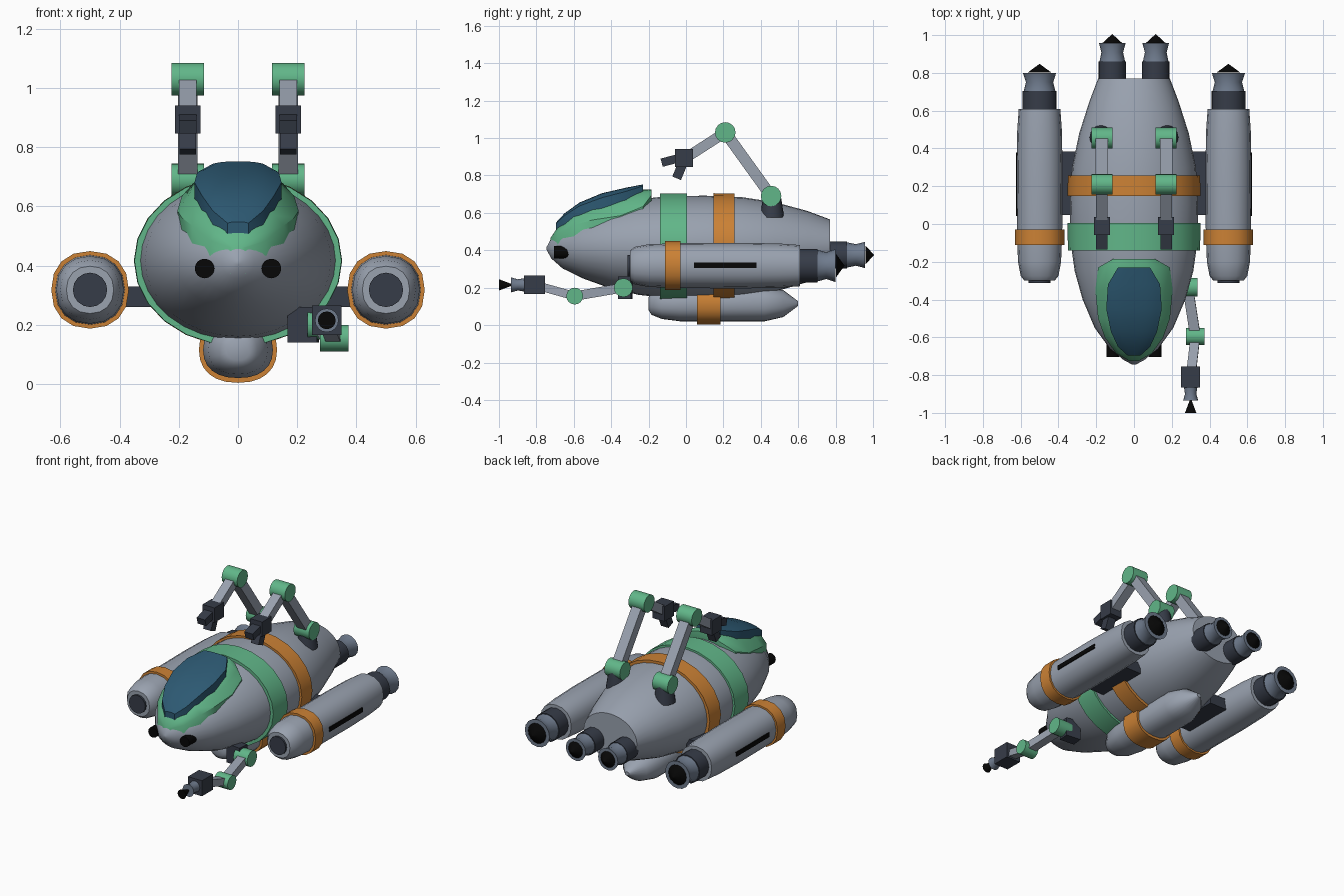
import bpy, bmesh, math
from mathutils import Vector, Matrix

if "Cube" in bpy.data.objects:
    bpy.data.objects.remove(bpy.data.objects["Cube"])

def material(name, rgb):
    m = bpy.data.materials.new(name)
    m.diffuse_color = (*rgb, 1)
    m.use_nodes = True
    m.node_tree.nodes["Principled BSDF"].inputs["Base Color"].default_value = m.diffuse_color
    return m

GREY = material("blue_grey", (0.32, 0.36, 0.43))
GREEN = material("green", (0.12, 0.47, 0.25))
ORANGE = material("orange", (0.60, 0.22, 0.035))
DARK = material("dark", (0.037, 0.045, 0.065))
STEEL = material("steel", (0.16, 0.20, 0.27))
BLACK = material("black", (0.002, 0.002, 0.002))
GLASS = material("glass", (0.026, 0.10, 0.17))

def finish(bm, name, mat=GREY, smooth=True):
    bmesh.ops.recalc_face_normals(bm, faces=bm.faces)
    me = bpy.data.meshes.new(name)
    bm.to_mesh(me)
    bm.free()
    ob = bpy.data.objects.new(name, me)
    bpy.context.collection.objects.link(ob)
    me.materials.append(mat)
    if smooth:
        bpy.ops.object.select_all(action='DESELECT')
        ob.select_set(True)
        bpy.context.view_layer.objects.active = ob
        bpy.ops.object.shade_smooth_by_angle(angle=math.radians(38))
    return ob

def skin(name, rings, mat):
    """Capped skin over a list of point rings."""
    bm = bmesh.new()
    rings = [[bm.verts.new(p) for p in ring] for ring in rings]
    n = len(rings[0])
    for r0, r1 in zip(rings, rings[1:]):
        for i in range(n):
            j = (i + 1) % n
            bm.faces.new((r0[i], r0[j], r1[j], r1[i]))
    bm.faces.new(rings[0])
    bm.faces.new(rings[-1])
    return finish(bm, name, mat)

def loft(name, sections, x=0, mat=GREY, n=24, power=2.0):
    """Loft along y; each section is (y, half width, half height, centre z)."""
    rings = []
    for y, w, h, z in sections:
        ring = []
        for i in range(n):
            a = 2 * math.pi * i / n
            c, s = math.cos(a), math.sin(a)
            ring.append((x + w * math.copysign(abs(c) ** (2 / power), c), y,
                         z + h * math.copysign(abs(s) ** (2 / power), s)))
        rings.append(ring)
    return skin(name, rings, mat)

def shell(name, sections, depth, mat):
    """Arched plate along y; each section is (y, half width, crest z, drop at the edge)."""
    ts = [i / 5 for i in range(-5, 6)]
    rings = []
    for y, w, z, drop in sections:
        top = [(w * t, y, z - drop * abs(t) ** 3) for t in ts]
        rings.append(top + [(w, y, z - drop - depth), (-w, y, z - drop - depth)])
    return skin(name, rings, mat)

def turned(name, profile, x, z, mat=GREY, n=16, power=2.0):
    return loft(name, [(y, r, r, z) for y, r in profile], x, mat, n, power)

def bar(name, p, q, wx, wt, mat=GREY):
    """Box from p to q, wx wide along x and wt thick."""
    p, q = Vector(p), Vector(q)
    d = (q - p).normalized()
    u = (Vector((1, 0, 0)) - d * d.x).normalized()
    v = d.cross(u)
    rot = Matrix((u, v, d)).transposed().to_4x4()
    bm = bmesh.new()
    bmesh.ops.create_cube(bm, size=1, matrix=Matrix.Translation((p + q) / 2) @ rot
                          @ Matrix.Diagonal((wx, wt, (q - p).length, 1)))
    return finish(bm, name, mat, False)

def box(name, c, size, mat=GREY):
    bm = bmesh.new()
    bmesh.ops.create_cube(bm, size=1, matrix=Matrix.Translation(c) @ Matrix.Diagonal((*size, 1)))
    return finish(bm, name, mat, False)

def hinge(name, c, r, length):
    bm = bmesh.new()
    bmesh.ops.create_cone(bm, cap_ends=True, segments=16, radius1=r, radius2=r, depth=length,
                          matrix=Matrix.Translation(c) @ Matrix.Rotation(math.pi / 2, 4, 'Y'))
    return finish(bm, name, GREEN)

def thruster(name, x, y, z, k):
    """Collar, flared nozzle and dark core, starting at y."""
    turned(name + "_collar", [(y - .02, .09 * k), (y + .093, .09 * k)], x, z, DARK)
    turned(name + "_nozzle", [(y + .09, .085 * k), (y + .14, .072 * k), (y + .19, .088 * k)], x, z, STEEL)
    turned(name + "_core", [(y + .191, .064 * k), (y + .237, .001)], x, z, BLACK)

# Main hull and its bands
loft("hull", [(-.745, .008, .008, .41), (-.72, .055, .055, .411), (-.66, .128, .11, .413),
              (-.55, .208, .168, .417), (-.4, .272, .222, .417), (-.25, .314, .256, .417),
              (-.1, .335, .272, .417), (.1, .34, .275, .417), (.3, .328, .267, .417),
              (.48, .29, .238, .418), (.65, .236, .19, .42), (.77, .19, .145, .42)], n=32)
loft("front_band", [(-.14, .35, .287, .416), (.005, .352, .288, .416)], mat=GREEN)
loft("rear_band", [(.147, .352, .289, .416), (.258, .35, .287, .416)], mat=ORANGE)

# Cockpit frame and glass
shell("cockpit_frame", [(-.725, .025, .465, .004), (-.685, .095, .525, .04), (-.6, .155, .605, .07),
                        (-.5, .19, .652, .09), (-.35, .205, .70, .115), (-.23, .19, .724, .09),
                        (-.185, .11, .724, .03)], .09, GREEN)
shell("cockpit_glass", [(-.695, .035, .548, .005), (-.65, .085, .597, .012), (-.57, .122, .655, .018),
                        (-.45, .147, .705, .024), (-.32, .138, .735, .02), (-.23, .085, .752, .008)],
      .06, GLASS)

# Belly tank
loft("belly_tank", [(-.2, .04, .035, .115), (-.185, .065, .06, .115), (-.13, .1, .082, .115),
                    (-.03, .118, .095, .115), (.42, .118, .095, .115), (.52, .085, .072, .115),
                    (.6, .015, .012, .115)], power=2.3)
loft("belly_band", [(.06, .132, .112, .116), (.185, .132, .112, .116)], mat=ORANGE, power=2.3)

for s, side in ((-1, "left"), (1, "right")):
    # Headlight
    turned(side + "_headlight", [(-.705, .033), (-.62, .033)], s * .113, .39, BLACK)
    # Side pod with pylon, band, intake, slot and engine
    px, pz = s * .5, .318
    turned(side + "_pod", [(-.3, .08), (-.275, .1), (-.2, .114), (-.05, .12), (.3, .122),
                           (.5, .118), (.61, .11)], px, pz, power=2.2)
    turned(side + "_pod_band", [(-.112, .131), (-.03, .131)], px, pz, ORANGE, power=2.25)
    turned(side + "_pod_intake", [(-.312, .058), (-.28, .058)], px, pz, DARK)
    box(side + "_pod_slot", (s * .615, .21, .32), (.02, .335, .028), BLACK)
    box(side + "_pylon", (s * .35, .215, .295), (.16, .335, .07), DARK)
    thruster(side + "_pod_engine", px, .61, pz, 1)
    # Tail engine
    thruster(side + "_tail_engine", s * .115, .768, .375, .8)
    # Folding top arm
    ax = s * .17
    sh, el, wr = (ax, .455, .69), (ax, .21, 1.03), (ax, 0, .895)
    bm = bmesh.new()
    bmesh.ops.create_cone(bm, cap_ends=True, segments=16, radius1=.065, radius2=.045, depth=.13,
                          matrix=Matrix.Translation((ax, .46, .64)))
    finish(bm, side + "_arm_base", DARK)
    hinge(side + "_arm_shoulder", sh, .055, .11)
    bar(side + "_upper_arm", sh, el, .065, .06)
    hinge(side + "_arm_elbow", el, .055, .11)
    bar(side + "_forearm", el, wr, .06, .055)
    box(side + "_wrist", (ax, -.01, .893), (.085, .095, .095), DARK)
    bar(side + "_upper_claw", (ax, -.03, .895), (ax, -.13, .868), .06, .045, DARK)
    bar(side + "_lower_claw", (ax, -.015, .87), (ax, -.05, .785), .055, .05, DARK)

# Lower tool arm on the right flank
sh, el, wr = (.285, -.335, .2), (.325, -.595, .155), (.3, -.81, .215)
bar("tool_arm_mount", (.17, -.32, .2), (.27, -.33, .2), .07, .12, DARK)
hinge("tool_arm_shoulder", sh, .05, .1)
bar("tool_upper_arm", sh, el, .055, .05)
hinge("tool_arm_elbow", el, .045, .097)
bar("tool_forearm", el, wr, .05, .045)
box("tool_wrist", (.3, -.81, .215), (.1, .113, .1), DARK)
turned("tool_nozzle", [(-.935, .04), (-.9, .03), (-.86, .036)], .3, .215, STEEL)
turned("tool_tip", [(-1.0, .03), (-.925, .002)], .3, .215, BLACK)
